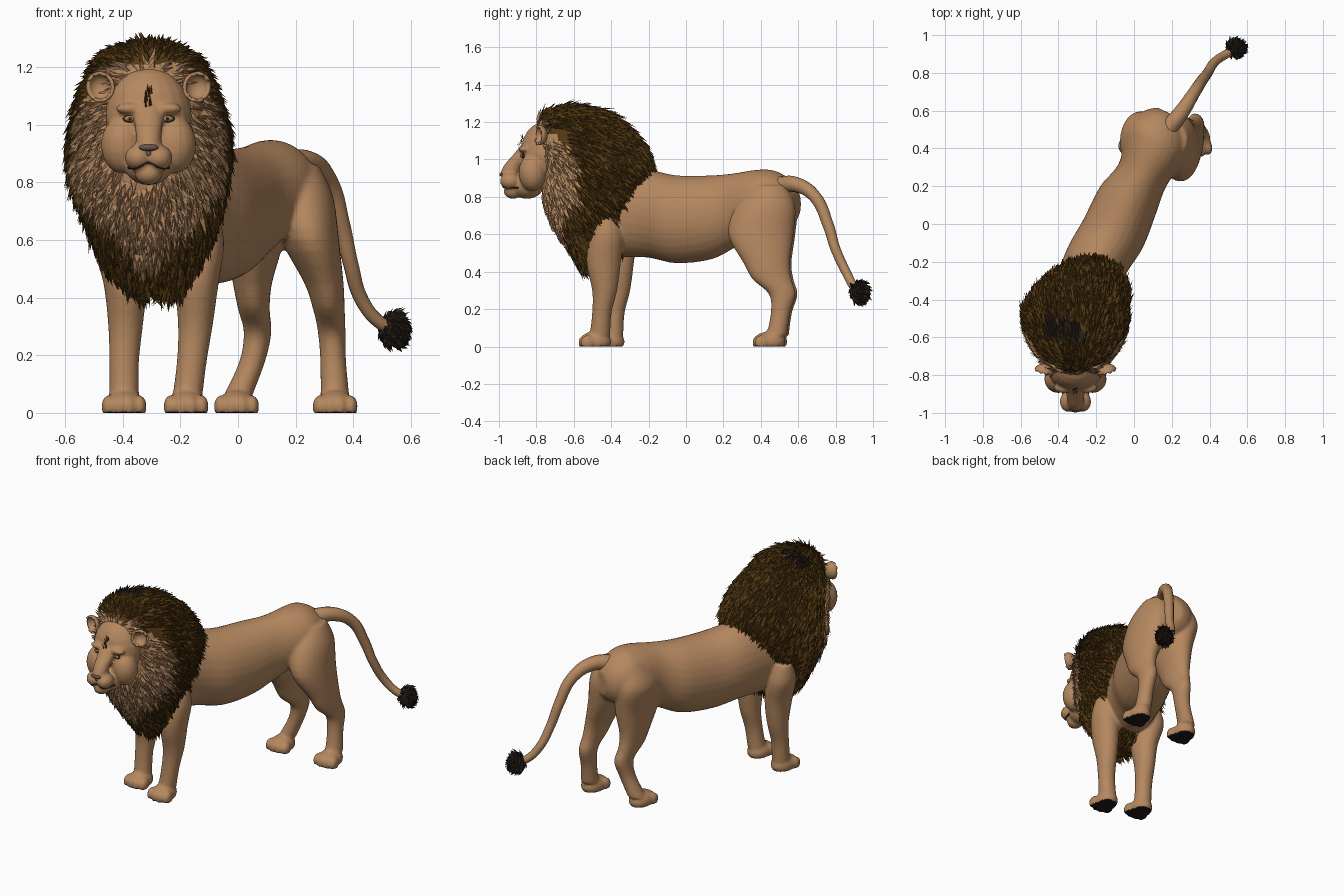
import bpy, bmesh, math, random
from mathutils import Matrix, Vector
from mathutils.bvhtree import BVHTree

random.seed(7)
cube = bpy.data.objects.get("Cube")
if cube:
    bpy.data.objects.remove(cube, do_unlink=True)
CX = -0.31  # centre line of the head


def material(name, *rgb):
    m = bpy.data.materials.new(name)
    m.use_nodes = True
    m.diffuse_color = (*rgb, 1)
    m.node_tree.nodes["Principled BSDF"].inputs["Base Color"].default_value = (*rgb, 1)
    return m


TAN = material("tan_fur", 0.46, 0.245, 0.115)
BROWN = material("mane_brown", 0.085, 0.04, 0.006)
DARK = material("tuft_dark", 0.025, 0.016, 0.011)
SOLE = material("sole_black", 0.012, 0.01, 0.008)
NOSE = material("nose_grey", 0.13, 0.09, 0.07)
AMBER = material("eye_amber", 0.36, 0.2, 0.08)


def make(bm, name, mats, smooth=True):
    bmesh.ops.recalc_face_normals(bm, faces=bm.faces[:])
    me = bpy.data.meshes.new(name)
    bm.to_mesh(me)
    bm.free()
    for m in mats:
        me.materials.append(m)
    for p in me.polygons:
        p.use_smooth = smooth
    ob = bpy.data.objects.new(name, me)
    bpy.context.collection.objects.link(ob)
    return ob


def bake(ob, mats):
    """Replace an object by a mesh with its modifiers applied."""
    bpy.context.view_layer.update()
    dg = bpy.context.evaluated_depsgraph_get()
    me = bpy.data.meshes.new_from_object(ob.evaluated_get(dg))
    name = ob.name
    bpy.data.objects.remove(ob, do_unlink=True)
    me.materials.clear()
    for m in mats:
        me.materials.append(m)
    for p in me.polygons:
        p.use_smooth = True
        p.material_index = 0
    new = bpy.data.objects.new(name, me)
    bpy.context.collection.objects.link(new)
    return new


def fuse(bm, name, mats, voxel, rounds):
    """Melt overlapping forms into one smooth skin."""
    ob = make(bm, name, mats)
    r = ob.modifiers.new("Remesh", 'REMESH')
    r.mode, r.voxel_size = 'VOXEL', voxel
    s = ob.modifiers.new("Smooth", 'SMOOTH')
    s.factor, s.iterations = 0.5, rounds
    return bake(ob, mats)


def spline(rows, k=4):
    out = []
    for i in range(len(rows) - 1):
        a, b, c, d = (rows[min(max(i + j, 0), len(rows) - 1)] for j in (-1, 0, 1, 2))
        for s in range(k):
            t = s / k
            out.append([q + t / 2 * (r - p + t * (2*p - 5*q + 4*r - e + t * (3*q - p - 3*r + e)))
                        for p, q, r, e in zip(a, b, c, d)])
    return out + [list(rows[-1])]


def loft(bm, rows, u, v, n=28):
    """Skin elliptical sections given as x, y, z, half width, half depth."""
    rings = []
    for x, y, z, a, b in spline(rows):
        c = Vector((x, y, z))
        rings.append([bm.verts.new(c + Vector(u) * a * math.cos(t) + Vector(v) * b * math.sin(t))
                      for t in (math.tau * i / n for i in range(n))])
    for r, s in zip(rings, rings[1:]):
        for i in range(n):
            j = (i + 1) % n
            bm.faces.new((r[i], r[j], s[j], s[i]))
    bm.faces.new(rings[0])
    bm.faces.new(rings[-1])


def blob(bm, loc, size, rot=None):
    return bmesh.ops.create_uvsphere(bm, u_segments=20, v_segments=12, radius=1,
                                     matrix=Matrix.LocRotScale(Vector(loc), rot, Vector(size)))


X, Y, Z = (1, 0, 0), (0, 1, 0), (0, 0, 1)

# Body: torso, four legs and paws melted together
bm = bmesh.new()
loft(bm, [(-.33, -.55, .75, .15, .2), (-.27, -.38, .72, .165, .235), (-.2, -.2, .71, .17, .235),
          (-.11, -.05, .68, .175, .235), (-.03, .13, .69, .165, .225), (.04, .25, .725, .14, .2),
          (.1, .38, .77, .16, .175), (.13, .47, .775, .165, .165), (.165, .55, .765, .12, .125),
          (.18, .59, .76, .06, .07)], (.9, -.43, 0), Z)

hind = [(.86, .45, .07, .09), (.75, .425, .105, .16), (.6, .4, .1, .175), (.45, .43, .068, .125),
        (.36, .46, .055, .105), (.28, .515, .048, .072), (.18, .505, .045, .052), (.06, .485, .05, .055)]
fore = [(.7, -.42, .05, .05), (.59, -.425, .08, .09), (.45, -.44, .075, .092), (.3, -.435, .06, .067),
        (.18, -.45, .052, .052), (.06, -.46, .052, .055)]
legs = [(hind, 0, (.21, .225, .25, .298, .315, .325, .33, .336), .337, .445),
        (hind, .01, (.05, .03, .055, .05, .055, .068, .05, .0), -.005, .455),
        (fore, 0, (-.12, -.128, -.142, -.148, -.16, -.175), -.18, -.485),
        (fore, .07, (-.44, -.425, -.392, -.39, -.395, -.395), -.395, -.415)]
for rows, dy, xs, px, py in legs:
    loft(bm, [(x, y + dy, z, a, b) for x, (z, y, a, b) in zip(xs, rows)], X, Y)
    blob(bm, (px, py, .025), (.068, .088, .055))
    for i in range(4):
        side = i - 1.5
        blob(bm, (px + side * .037, py - .06 + abs(side) * .012, .022), (.023, .038, .04))
body = fuse(bm, "body", [TAN, SOLE], .01, 5)
for v in body.data.vertices:
    v.co.z = max(v.co.z, 0)
for p in body.data.polygons:
    if p.center.z < .012 and p.normal.z < -.6:
        p.material_index = 1

# Head: skull, brow, bridge, muzzle, cheeks and chin
bm = bmesh.new()
blob(bm, (CX, -.76, 1.03), (.15, .125, .17))
blob(bm, (CX, -.85, .86), (.085, .09, .07))
blob(bm, (CX, -.925, .83), (.048, .05, .04))
loft(bm, [(CX, -.82, 1.09, .05, .05), (CX, -.87, 1.03, .052, .05), (CX, -.92, .97, .045, .052),
          (CX, -.945, .92, .045, .05)], X, Y)
for s in (-1, 1):
    blob(bm, (CX + s * .036, -.94, .885), (.047, .055, .045))
    blob(bm, (CX + s * .09, -.82, .93), (.075, .075, .1))
    blob(bm, (CX + s * .065, -.865, 1.055), (.05, .03, .02))
head = fuse(bm, "head", [TAN], .008, 3)
tree = BVHTree.FromPolygons([v.co for v in head.data.vertices],
                            [tuple(p.vertices) for p in head.data.polygons])


def on_face(dx, z):
    return tree.ray_cast(Vector((CX + dx, -2, z)), Vector(Y))[0] or Vector((CX + dx, -.85, z))


# Nose, eyes and ears
bm = bmesh.new()
for i in range(3):
    blob(bm, on_face(0, .92 - i * .011) + Vector((0, .008, 0)), (.034 - i * .011, .014, .012))
make(bm, "nose", [NOSE])
for s, side in ((1, "left"), (-1, "right")):
    at = on_face(s * .065, 1.02)
    for part, mat, size, out in (("eyelid", DARK, (.025, .01, .013), 0), ("eye", AMBER, (.02, .01, .01), .004),
                                 ("pupil", DARK, (.006, .004, .006), .012)):
        bm = bmesh.new()
        blob(bm, at - Vector((0, out, 0)), size)
        make(bm, f"{side}_{part}", [mat])
    bm = bmesh.new()
    blob(bm, (0, 0, 0), (.052, .045, .054))
    bmesh.ops.delete(bm, geom=[v for v in bm.verts if v.co.y < -.012], context='VERTS')
    ear = make(bm, f"{side}_ear", [TAN])
    ear.location = (CX + s * .168, -.785, 1.13)
    ear.rotation_euler = (0, s * .3, s * .35)
    sol = ear.modifiers.new("Solidify", 'SOLIDIFY')
    sol.thickness = .012


def tube(name, points, radii, depth, mat):
    cu = bpy.data.curves.new(name, 'CURVE')
    cu.dimensions = '3D'
    cu.bevel_depth, cu.bevel_resolution, cu.use_fill_caps = depth, 4, True
    sp = cu.splines.new('BEZIER')
    sp.bezier_points.add(len(points) - 1)
    for b, co, r in zip(sp.bezier_points, points, radii):
        b.co, b.radius = co, r
        b.handle_left_type = b.handle_right_type = 'AUTO'
    ob = bpy.data.objects.new(name, cu)
    bpy.context.collection.objects.link(ob)
    return bake(ob, [mat])


# Mouth line and tail
tube("mouth", [on_face(dx, z) for dx, z in ((-.07, .85), (-.035, .852), (0, .868), (.035, .852), (.07, .85))],
     [1] * 5, .004, DARK)
tube("tail", [(.17, .49, .86), (.25, .59, .865), (.315, .69, .8), (.36, .76, .65), (.39, .8, .52),
              (.43, .86, .39), (.49, .9, .315), (.55, .93, .285)],
     [1.5, 1.25, 1, .9, .8, .75, .7, .6], .033, TAN)


def lock(bm, p, n, d, length, width, index):
    """One pointed hair lock lying along direction d."""
    side = d.cross(n).normalized() * width
    tip = p + d * length + n * length * random.uniform(.08, .3) + side * random.uniform(-.8, .8)
    l, r, m, t = (bm.verts.new(c) for c in (p - side, p + side, p + d * length * .4 + n * width * 1.1, tip))
    for f in ((l, r, m), (r, t, m), (t, l, m), (l, t, r)):
        bm.faces.new(f).material_index = index


def fur(bm, count, flow, pick, length, width):
    """Scatter locks over the faces already in bm."""
    bm.normal_update()
    spots = [(f.calc_center_median(), f.normal.copy(), f.calc_area()) for f in bm.faces]
    for p, n, area in random.choices(spots, [s[2] for s in spots], k=count):
        index = pick(p)
        if index is None:
            continue
        d = flow(p)
        d = (d - n * d.dot(n)).normalized()
        p = p + d.cross(n) * random.uniform(-.02, .02) + d * random.uniform(-.02, .02)
        lock(bm, p - n * .004, n, d, length * random.uniform(.7, 1.3), width * random.uniform(.7, 1.3), index)


def mane_colour(p):
    if p.z < .8:
        return int(p.y < -.55 and abs(p.x - CX) < .9 * (p.z - .5))
    if p.z > 1.26 and abs(p.x + .36) < .08 and abs(p.y + .58) < .05:
        return 2
    return int(p.y < -.59 - max(0, p.z - 1) * .9)


def mane_pick(p):
    dx = abs(p.x - CX)
    face = p.y < -.6 and (dx / .125) ** 2 + ((p.z - .99) / .18) ** 2 < 1
    ear = p.y < -.65 and math.hypot(dx - .168, p.z - 1.13) < .05
    shoulder = p.z < .68 and dx > .1 and abs(p.y + (.42 if p.x > CX else .36)) < .085
    return None if face or ear or shoulder else mane_colour(p)


def mane_flow(p):
    return (p - Vector((CX, -.95, 1))).normalized() + Vector((0, 0, -.75))


# Mane and pale ruff
bm = bmesh.new()
loft(bm, [(CX, -.6, 1.285, .05, .06), (CX, -.58, 1.235, .165, .195), (CX, -.525, 1.1, .24, .285),
          (CX, -.48, .95, .275, .3), (CX, -.495, .8, .268, .27), (-.3, -.505, .65, .225, .205),
          (-.29, -.48, .5, .165, .135), (-.28, -.51, .42, .08, .06)], X, Y, 64)
for v in bm.verts:
    v.co.x += .3 * max(0, v.co.y + .45)
bmesh.ops.recalc_face_normals(bm, faces=bm.faces[:])
for f in bm.faces:
    f.material_index = mane_colour(f.calc_center_median())
fur(bm, 5200, mane_flow, mane_pick, .075, .012)
make(bm, "mane", [BROWN, TAN, DARK], False)

# Small forehead locks
bm = bmesh.new()
for i in range(14):
    p = on_face(random.uniform(-.012, .012), 1.06 + i * .004)
    lock(bm, p, Vector((0, -1, .2)).normalized(), Vector((0, -.1, 1)).normalized(), .03, .004, 0)
make(bm, "forehead_locks", [BROWN], False)

# Tail tuft
bm = bmesh.new()
blob(bm, (.54, .93, .29), (.045, .045, .055))
fur(bm, 350, lambda p: Vector((.5, .3, -.5)), lambda p: 0, .035, .009)
make(bm, "tail_tuft", [DARK], False)
